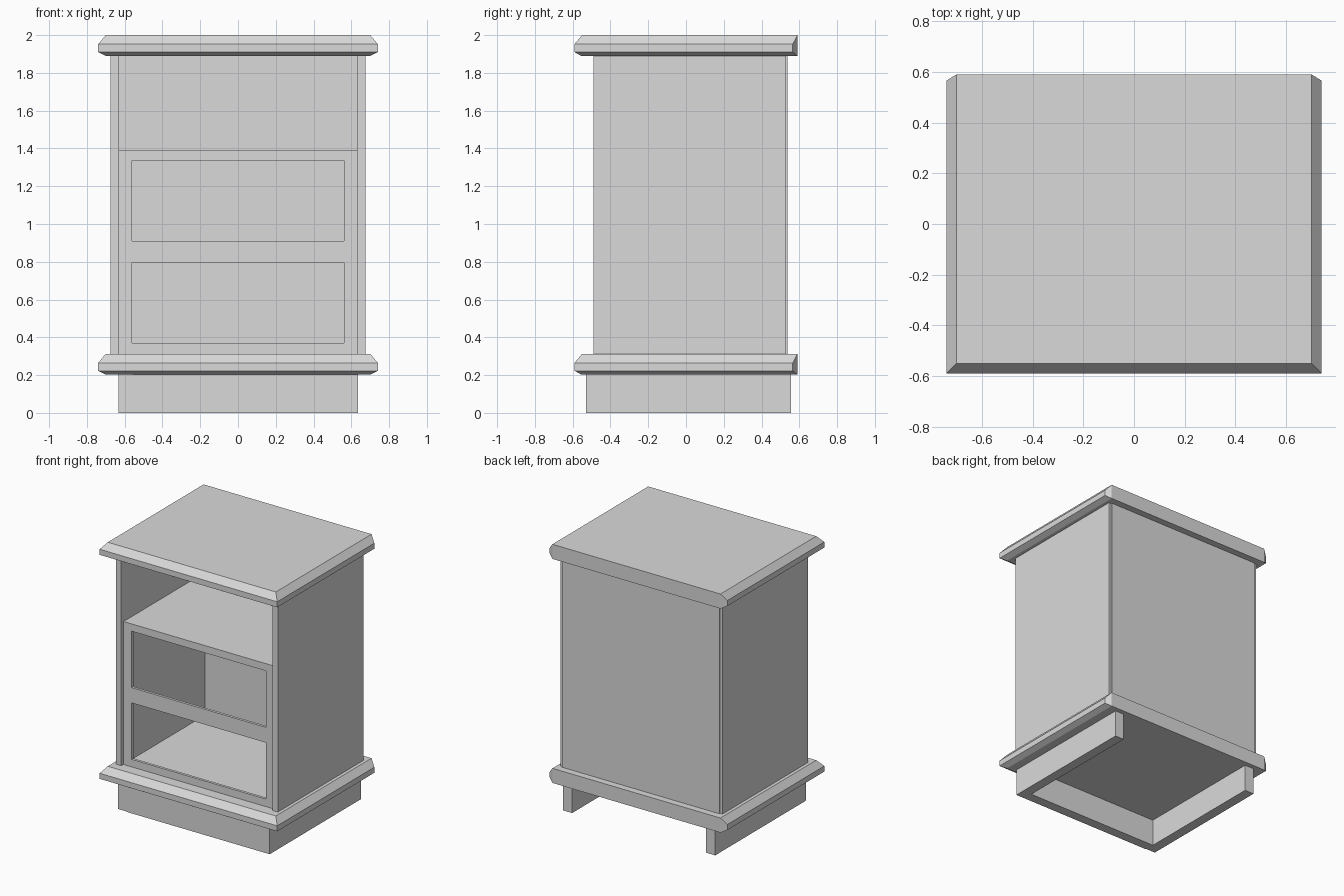
import bpy
import bmesh

cube = bpy.data.objects.get("Cube")
if cube:
    bpy.data.objects.remove(cube, do_unlink=True)

grey = bpy.data.materials.new("plain grey")
grey.use_nodes = True
grey.diffuse_color = (0.7, 0.7, 0.7, 1)
bsdf = grey.node_tree.nodes["Principled BSDF"]
bsdf.inputs["Base Color"].default_value = (0.7, 0.7, 0.7, 1)
bsdf.inputs["Roughness"].default_value = 0.8


def finish(name, bm):
    bmesh.ops.recalc_face_normals(bm, faces=bm.faces[:])
    mesh = bpy.data.meshes.new(name)
    bm.to_mesh(mesh)
    bm.free()
    mesh.materials.append(grey)
    obj = bpy.data.objects.new(name, mesh)
    bpy.context.collection.objects.link(obj)
    return obj


def add_box(bm, xs, ys, zs):
    verts = bmesh.ops.create_cube(bm, size=1)["verts"]
    for v in verts:
        v.co = [r[0] if c < 0 else r[1] for c, r in zip(v.co, (xs, ys, zs))]


def box(name, xs, ys, zs):
    bm = bmesh.new()
    add_box(bm, xs, ys, zs)
    return finish(name, bm)


def moulded_slab(name, z):
    """Slab with bevelled front and sides and mitred back corners."""
    bm = bmesh.new()
    # height above the base, half width, front y, back y
    levels = [(0, 0.70, -0.555, 0.59), (0.02, 0.74, -0.59, 0.565),
              (0.062, 0.74, -0.59, 0.565), (0.11, 0.70, -0.55, 0.59)]
    rings = []
    for h, w, front, back in levels:
        corners = [(-w, front), (w, front), (w, back), (-w, back)]
        rings.append([bm.verts.new((x, y, z + h)) for x, y in corners])
    for low, high in zip(rings, rings[1:]):
        for i in (0, 1, 3):
            j = (i + 1) % 4
            bm.faces.new((low[i], low[j], high[j], high[i]))
    # back: flat centre with angled returns to the side edges
    a, b, c, d = rings
    bm.faces.new((a[2], a[3], d[3], d[2]))
    for i in (2, 3):
        bm.faces.new((a[i], b[i], c[i], d[i]))
    bm.faces.new(a)
    bm.faces.new(d)
    # the returns share edges with the side and centre faces
    return finish(name, bm)


# Top and base mouldings
moulded_slab("top_slab", 1.89)
moulded_slab("base_slab", 0.203)

# Plinth, open at the back
box("plinth_front", (-0.555, 0.635), (-0.53, -0.455), (0, 0.205))
box("plinth_left", (0.56, 0.635), (-0.455, 0.555), (0, 0.205))
box("plinth_right", (-0.632, -0.555), (-0.525, 0.555), (0, 0.205))

# Cabinet walls
for side, s in (("left", 1), ("right", -1)):
    box(side + "_panel", sorted((s * 0.63, s * 0.675)), (-0.49, 0.53), (0.31, 1.895))
box("back_panel", (-0.655, 0.655), (0.51, 0.538), (0.31, 1.895))

# Shelf over the drawer bays
box("shelf", (-0.63, 0.63), (-0.455, 0.51), (1.338, 1.388))

# Front frame with two drawer openings, made as one grid of cells
bm = bmesh.new()
xs = (-0.63, -0.56, 0.56, 0.63)
zs = (0.312, 0.37, 0.795, 0.91, 1.335, 1.39)
front = [[bm.verts.new((x, -0.465, z)) for x in xs] for z in zs]
cells = []
for r in range(len(zs) - 1):
    for c in range(len(xs) - 1):
        if c == 1 and r in (1, 3):
            continue
        cells.append(bm.faces.new((front[r][c], front[r][c + 1],
                                   front[r + 1][c + 1], front[r + 1][c])))
extruded = bmesh.ops.extrude_face_region(bm, geom=cells, use_keep_orig=True)
moved = [g for g in extruded["geom"] if isinstance(g, bmesh.types.BMVert)]
bmesh.ops.translate(bm, verts=moved, vec=(0, 0.02, 0))
bmesh.ops.dissolve_limit(bm, angle_limit=0.01, verts=bm.verts[:], edges=bm.edges[:])
finish("drawer_frame", bm)
